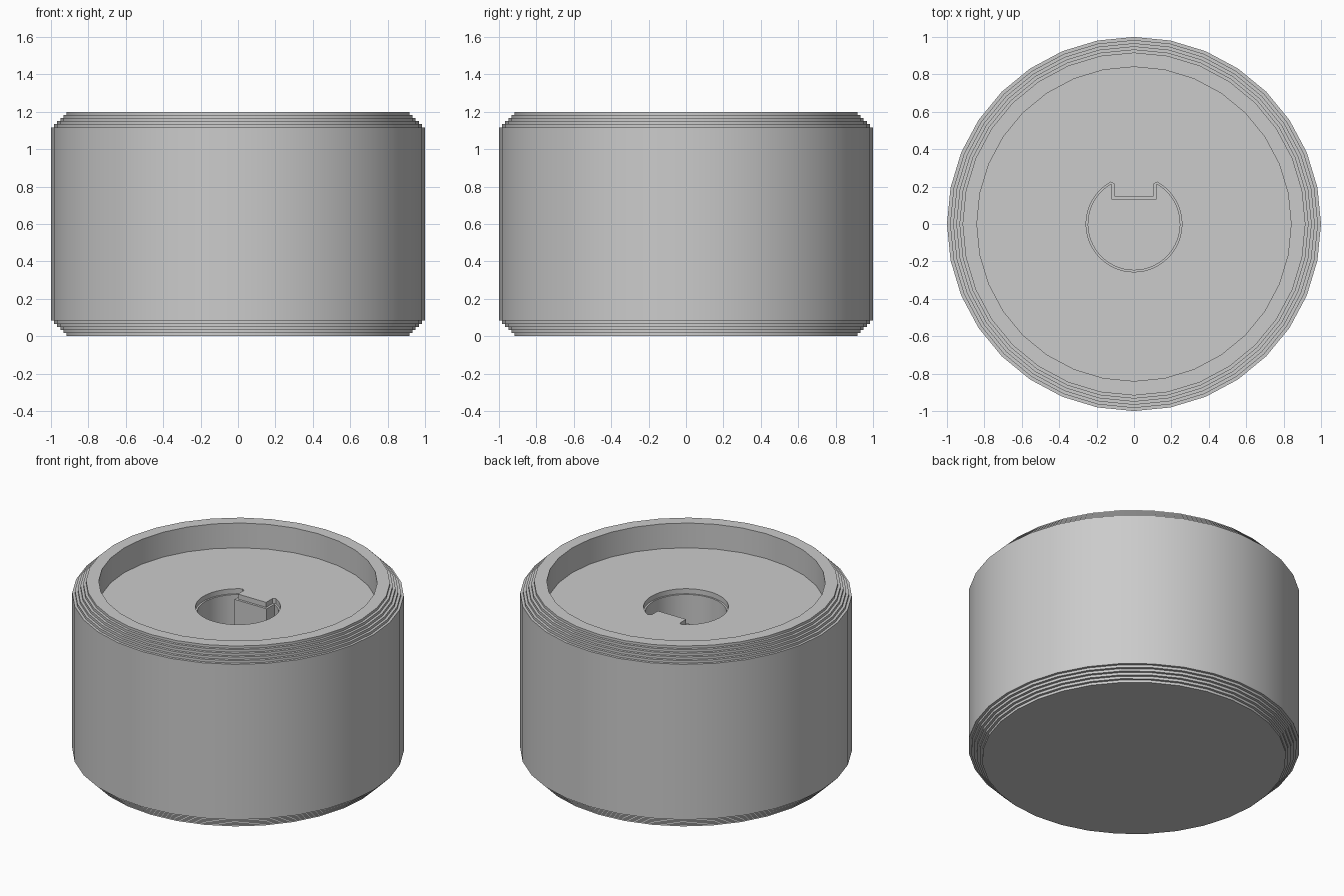
import bpy, bmesh, math

if "Cube" in bpy.data.objects:
    bpy.data.objects.remove(bpy.data.objects["Cube"])

HEIGHT, RADIUS, STEP, STEPS, SIDES = 1.2, 1.0, 1 / 60, 5, 32
PIT_RADIUS, PIT_FLOOR, HOLE_FLOOR = 0.84, 1.035, 0.2

grey = bpy.data.materials.new("plain grey")
grey.use_nodes = True
grey.diffuse_color = (0.6, 0.6, 0.6, 1)
grey.node_tree.nodes["Principled BSDF"].inputs["Base Color"].default_value = (0.6, 0.6, 0.6, 1)


def make_object(name, bm):
    bmesh.ops.recalc_face_normals(bm, faces=bm.faces)
    mesh = bpy.data.meshes.new(name)
    bm.to_mesh(mesh)
    bm.free()
    obj = bpy.data.objects.new(name, mesh)
    bpy.context.collection.objects.link(obj)
    mesh.materials.append(grey)
    return obj


def lathe(name, profile):
    """Revolve (radius, z) points and close both ends with flat discs."""
    bm = bmesh.new()
    rings = []
    for r, z in profile:
        angles = [math.tau * i / SIDES for i in range(SIDES)]
        rings.append([bm.verts.new((r * math.cos(a), r * math.sin(a), z)) for a in angles])
    for low, high in zip(rings, rings[1:]):
        for i in range(SIDES):
            j = (i + 1) % SIDES
            bm.faces.new((low[i], low[j], high[j], high[i]))
    bm.faces.new(rings[0])
    bm.faces.new(rings[-1])
    return make_object(name, bm)


def keyed_cutter(name, r, key_x, key_y, z0, z1, round_off=0.0):
    """Prism with a round outline and a square key let into its +y side."""
    start = math.acos((key_x + round_off) / r)
    sweep, n = math.pi + 2 * start, 48
    arc = [start - sweep * i / n for i in range(n + 1)]
    outline = [(r * math.cos(a), r * math.sin(a)) for a in arc]
    tip = outline[0][1]
    if round_off:
        outline = [(key_x, tip - round_off / 2)] + outline + [(-key_x, tip - round_off / 2)]
    outline = [(key_x, key_y)] + outline + [(-key_x, key_y)]
    bm = bmesh.new()
    face = bm.faces.new([bm.verts.new((x, y, z0)) for x, y in outline])
    grown = bmesh.ops.extrude_face_region(bm, geom=[face])["geom"]
    top = [v for v in grown if isinstance(v, bmesh.types.BMVert)]
    bmesh.ops.translate(bm, verts=top, vec=(0, 0, z1 - z0))
    obj = make_object(name, bm)
    obj.hide_render = True
    return obj


# Stair-stepped edge, mirrored from bottom to top
steps = []
for i in range(STEPS):
    r = RADIUS - (STEPS - i) * STEP
    steps += [(r, i * STEP), (r, (i + 1) * STEP)]
steps.append((RADIUS, STEPS * STEP))
profile = steps + [(r, HEIGHT - z) for r, z in reversed(steps)]

# Recessed pit in the top
profile += [(PIT_RADIUS, HEIGHT), (PIT_RADIUS, PIT_FLOOR)]
knob = lathe("knob_body", profile)

# Keyed shaft hole with a slightly wider mouth
cutters = [
    keyed_cutter("shaft_hole_cutter", 0.245, 0.119, 0.132, HOLE_FLOOR, HEIGHT),
    keyed_cutter("hole_mouth_cutter", 0.256, 0.104, 0.147, PIT_FLOOR - 2 * STEP, HEIGHT, 0.02),
]
bpy.context.view_layer.objects.active = knob
for cutter in cutters:
    mod = knob.modifiers.new(cutter.name, "BOOLEAN")
    mod.operation = "DIFFERENCE"
    mod.solver = "EXACT"
    mod.object = cutter
    bpy.ops.object.modifier_apply(modifier=mod.name)
    bpy.data.objects.remove(cutter)

# Smooth sides, sharp steps
bpy.ops.object.select_all(action="DESELECT")
knob.select_set(True)
bpy.ops.object.shade_smooth_by_angle(angle=math.radians(30))
